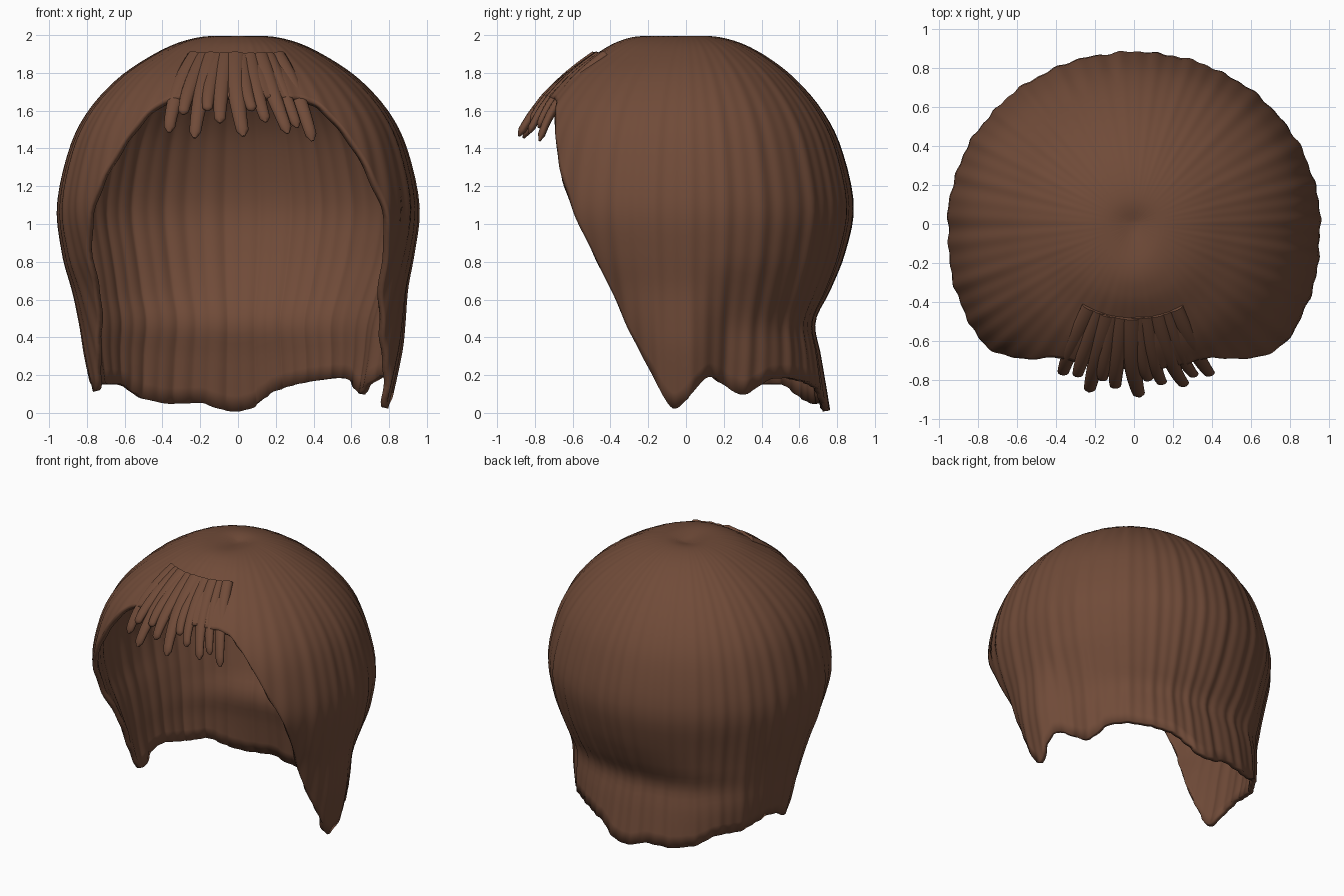
import bpy, bmesh, math
from mathutils import Vector

if "Cube" in bpy.data.objects:
    bpy.data.objects.remove(bpy.data.objects["Cube"])

brown = bpy.data.materials.new("hair brown")
brown.diffuse_color = (0.162, 0.070, 0.040, 1)
brown.use_nodes = True
brown.node_tree.nodes["Principled BSDF"].inputs["Base Color"].default_value = brown.diffuse_color

# Shell profile from crown down: height, half width, back depth, front depth
PROFILE = [(1.97, 0, 0, 0), (1.995, .14, .12, .22), (1.965, .30, .27, .36),
           (1.89, .46, .42, .49), (1.77, .635, .575, .66), (1.6, .79, .72, .80),
           (1.4, .89, .82, .87), (1.1, .955, .885, .90), (.85, .93, .84, .80),
           (.65, .885, .76, .66), (.48, .86, .68, .55), (.3, .835, .71, .46),
           (0, .77, .76, .40), (-.3, .71, .80, .36)]

# Hem height by angle in degrees from +x; the face opening is mirrored
OPENING = [(4.5, .01), (7, .04), (10, .13), (21, .42), (27, .63), (33, .9), (38, 1.1),
           (48, 1.42), (53, 1.55), (58, 1.64), (64, 1.67), (90, 1.68)]
BACK = [(-3, .02), (2, .1), (8, .2), (14, .17), (20, .11), (25, .09), (30, .13),
        (36, .18), (46, .185), (60, .165), (66, .15), (75, .12), (84, .03),
        (90, .01), (97, .02), (104, .06), (119, .05), (130, .08), (139, .15),
        (152, .15), (168, .2), (178, .17), (182, .12)]
HEM = ([(-a, z) for a, z in reversed(OPENING)] + BACK +
       [(180 + a, max(z, .11)) for a, z in OPENING])


def hem(angle):
    for (a0, z0), (a1, z1) in zip(HEM, HEM[1:]):
        if a0 <= angle <= a1:
            return z0 + (z1 - z0) * (angle - a0) / (a1 - a0)
    return HEM[-1][1]


def smooth_hem(angle):
    """Slightly rounded hem, averaged over neighbouring angles."""
    return sum(hem(max(-90, min(270, angle + d))) for d in (-2, -1, 0, 1, 2)) / 5


def smoothstep(x):
    x = max(0, min(1, x))
    return x * x * (3 - 2 * x)


def profile(u):
    """Smooth (Catmull-Rom) sample of the profile at row u."""
    i = min(int(u), len(PROFILE) - 2)
    t = u - i
    p0, p1, p2, p3 = [PROFILE[max(0, min(len(PROFILE) - 1, i + k))] for k in (-1, 0, 1, 2)]
    return [.5 * (2 * b + (c - a) * t + (2 * a - 5 * b + 4 * c - d) * t * t +
                  (3 * b - a - 3 * c + d) * t ** 3) for a, b, c, d in zip(p0, p1, p2, p3)]


def row_at(z):
    lo, hi = 1.0, len(PROFILE) - 1.0
    for _ in range(30):
        mid = (lo + hi) / 2
        lo, hi = (mid, hi) if profile(mid)[0] > z else (lo, mid)
    return lo


def shell_point(angle, u, lift=0):
    z, a, b, f = profile(u)
    th = math.radians(angle)
    c, s = math.cos(th), math.sin(th)
    low = smoothstep((.85 - z) / .5)
    a += .025 * low * c                      # one side hangs a little wider
    if s < 0:
        n, depth = 2 + .4 * min(1, u / 6), f
    else:
        right = smoothstep((c + .3) / .6)
        n, depth = 2 + low * (.6 - .4 * right), b
        # neck gathers in behind the side panel
        a -= .10 * low * right * smoothstep((s - .03) / .28)
    r = (abs(c / a) ** n + abs(s / depth) ** n) ** (-1 / n) + lift
    # soft uneven lock ridges fade in away from the crown
    grow = min(1, u / 7)
    r += grow * (.0033 * math.sin(57 * th + 1.5 * math.sin(5 * th)) +
                 .003 * math.sin(31 * th + 1) + .002 * math.sin(17 * th))
    return Vector((r * c, r * s, z))


def finish(bm, name):
    bmesh.ops.recalc_face_normals(bm, faces=bm.faces)
    mesh = bpy.data.meshes.new(name)
    bm.to_mesh(mesh)
    bm.free()
    mesh.materials.append(brown)
    obj = bpy.data.objects.new(name, mesh)
    bpy.context.collection.objects.link(obj)
    bpy.ops.object.select_all(action='DESELECT')
    obj.select_set(True)
    bpy.context.view_layer.objects.active = obj
    bpy.ops.object.shade_smooth_by_angle(angle=math.radians(60))
    return obj


# Main hair shell: strips from the crown to the hem
COLS, ROWS = 360, 44
bm = bmesh.new()
crown = bm.verts.new((0, 0, 1.972))
cols = []
for i in range(COLS):
    ang = -90 + 360 * i / COLS
    end = row_at(smooth_hem(ang))
    cols.append([bm.verts.new(shell_point(ang, .3 + (end - .3) * j / ROWS))
                 for j in range(ROWS + 1)])
for i in range(COLS):
    p, q = cols[i], cols[(i + 1) % COLS]
    bm.faces.new((crown, p[0], q[0]))
    for j in range(ROWS):
        bm.faces.new((p[j], p[j + 1], q[j + 1], q[j]))
shell = finish(bm, "hair_shell")
solid = shell.modifiers.new("thickness", 'SOLIDIFY')
solid.thickness = .035
solid.offset = -1


# Fringe locks: flattened tapering tubes that leave the shell along its slope
def lock(bm, tip, lean, width):
    x = tip[0] - lean
    ang = -90 + math.degrees(math.atan2(x, .72))
    p0 = shell_point(ang, row_at(1.88), -.035)
    p1 = shell_point(ang, row_at(1.70), .03)
    p2 = Vector(tip)
    rings, steps, sides = [], 16, 12
    for k in range(steps + 1):
        t = k / steps
        pos = p0 * (1 - t) ** 2 + p1 * 2 * t * (1 - t) + p2 * t * t
        tan = ((p1 - p0) * (1 - t) + (p2 - p1) * t).normalized()
        side = tan.cross(Vector((0, -1, .5))).normalized()
        out = side.cross(tan)
        w = width * (1 - .5 * t) * min(1, math.sqrt(max(0, 1 - t) * 8) + .3)
        rings.append([bm.verts.new(pos + side * w * math.cos(2 * math.pi * m / sides) +
                                   out * w * .65 * math.sin(2 * math.pi * m / sides))
                      for m in range(sides)])
    for r0, r1 in zip(rings, rings[1:]):
        for m in range(sides):
            n = (m + 1) % sides
            bm.faces.new((r0[m], r0[n], r1[n], r1[m]))
    bm.faces.new(rings[0])
    bm.faces.new(rings[-1])


LOCKS = [((-.365, -.77, 1.485), 0, .056), ((-.29, -.78, 1.58), -.01, .052),
         ((-.23, -.86, 1.455), -.03, .058), ((-.16, -.80, 1.6), 0, .050),
         ((-.095, -.84, 1.535), 0, .056), ((.03, -.885, 1.465), .05, .062),
         ((.08, -.80, 1.6), .05, .050), ((.15, -.82, 1.54), .06, .052),
         ((.265, -.83, 1.48), .09, .056), ((.315, -.78, 1.51), .07, .050),
         ((.395, -.775, 1.44), .06, .056)]
bm = bmesh.new()
for tip, lean, width in LOCKS:
    lock(bm, tip, lean, width)
finish(bm, "fringe_locks")
